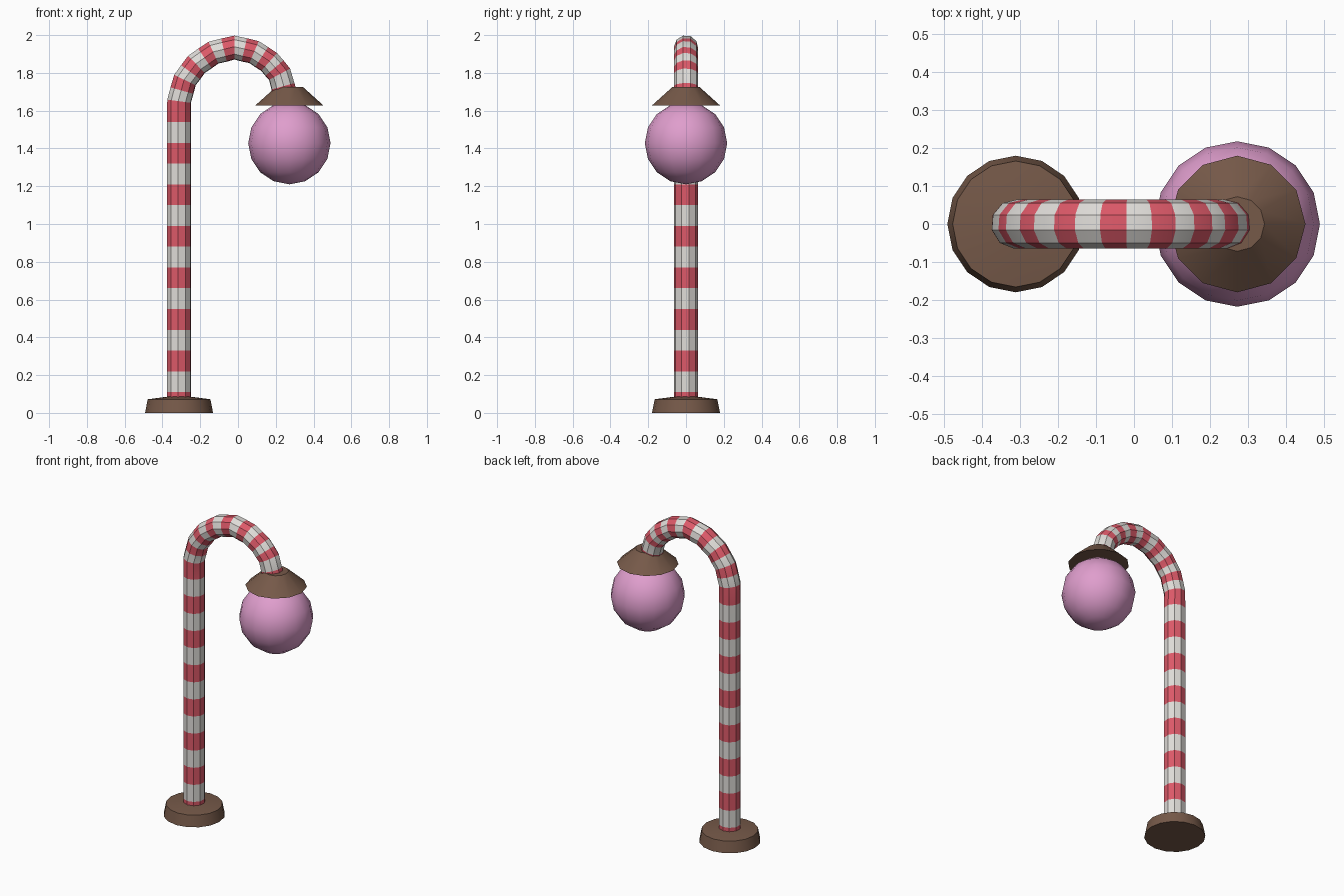
import bpy, bmesh, math
from mathutils import Vector

cube = bpy.data.objects.get("Cube")
if cube:
    bpy.data.objects.remove(cube, do_unlink=True)


def make_material(name, rgb):
    mat = bpy.data.materials.new(name)
    mat.use_nodes = True
    mat.diffuse_color = (*rgb, 1)
    bsdf = next(n for n in mat.node_tree.nodes if n.type == 'BSDF_PRINCIPLED')
    bsdf.inputs["Base Color"].default_value = (*rgb, 1)
    return mat


RED = make_material("stripe red", (0.72, 0.10, 0.14))
WHITE = make_material("stripe white", (0.74, 0.72, 0.69))
BROWN = make_material("chocolate brown", (0.18, 0.10, 0.066))
PINK = make_material("globe pink", (0.74, 0.34, 0.61))

POLE_X, LAMP_X = -0.312, 0.272


def finish(bm, name, materials, location=(0, 0, 0)):
    """Turn a bmesh into a named object, smooth except at sharp edges."""
    bmesh.ops.recalc_face_normals(bm, faces=bm.faces)
    mesh = bpy.data.meshes.new(name)
    bm.to_mesh(mesh)
    bm.free()
    for mat in materials:
        mesh.materials.append(mat)
    obj = bpy.data.objects.new(name, mesh)
    obj.location = location
    bpy.context.collection.objects.link(obj)
    bpy.ops.object.select_all(action='DESELECT')
    obj.select_set(True)
    bpy.context.view_layer.objects.active = obj
    bpy.ops.object.shade_smooth_by_angle(angle=math.radians(31))
    return obj


def bridge(bm, lower, upper):
    n = len(lower)
    return [bm.faces.new((lower[i], lower[(i + 1) % n], upper[(i + 1) % n], upper[i]))
            for i in range(n)]


def turned(name, profile, sides, material, x):
    """Closed solid of revolution from (radius, height) pairs."""
    bm = bmesh.new()
    rings = []
    for r, z in profile:
        angles = [math.tau * i / sides for i in range(sides)]
        rings.append([bm.verts.new((r * math.cos(a), r * math.sin(a), z)) for a in angles])
    for lower, upper in zip(rings, rings[1:]):
        bridge(bm, lower, upper)
    bm.faces.new(rings[0])
    bm.faces.new(rings[-1])
    return finish(bm, name, [material], (x, 0, 0))


# Striped pole: straight shaft, then an arch with two stripes per bend
STRIPE, RADIUS, SIDES = 0.11, 0.065, 10
path = [Vector((POLE_X, 0, STRIPE * k)) for k in range(16)]
path[0].z = 0.004
arch = [(-0.281, 1.762), (-0.22, 1.845), (-0.13, 1.907), (-0.019, 1.934),
        (0.085, 1.91), (0.165, 1.858), (0.22, 1.793), (0.256, 1.665)]
for x, z in arch:
    corner = Vector((x, 0, z))
    path += [(path[-1] + corner) / 2, corner]

bm = bmesh.new()
rings = []
for i, p in enumerate(path):
    before = (p - path[i - 1]).normalized() if i else Vector((0, 0, 1))
    after = (path[i + 1] - p).normalized() if i + 1 < len(path) else before
    along = (before + after).normalized()
    out = Vector((-along.z, 0, along.x))
    ring = []
    for s in range(SIDES):
        a = math.tau * s / SIDES - math.radians(14)
        ring.append(bm.verts.new(p + RADIUS * (out * math.cos(a) + Vector((0, math.sin(a), 0)))))
    rings.append(ring)
for i, (lower, upper) in enumerate(zip(rings, rings[1:])):
    for face in bridge(bm, lower, upper):
        face.material_index = i % 2
bm.faces.new(rings[0])
bm.faces.new(rings[-1]).material_index = 1 - len(rings) % 2
finish(bm, "striped_pole", [RED, WHITE])

# Foot and lamp shade
turned("base", [(0.18, 0), (0.166, 0.072), (0.06, 0.086)], 16, BROWN, POLE_X)
turned("lamp_shade", [(0.18, 1.628), (0.072, 1.725)], 12, BROWN, LAMP_X)

# Globe
bm = bmesh.new()
bmesh.ops.create_uvsphere(bm, u_segments=16, v_segments=8, radius=0.218)
finish(bm, "lamp_globe", [PINK], (LAMP_X, 0, 1.428))
